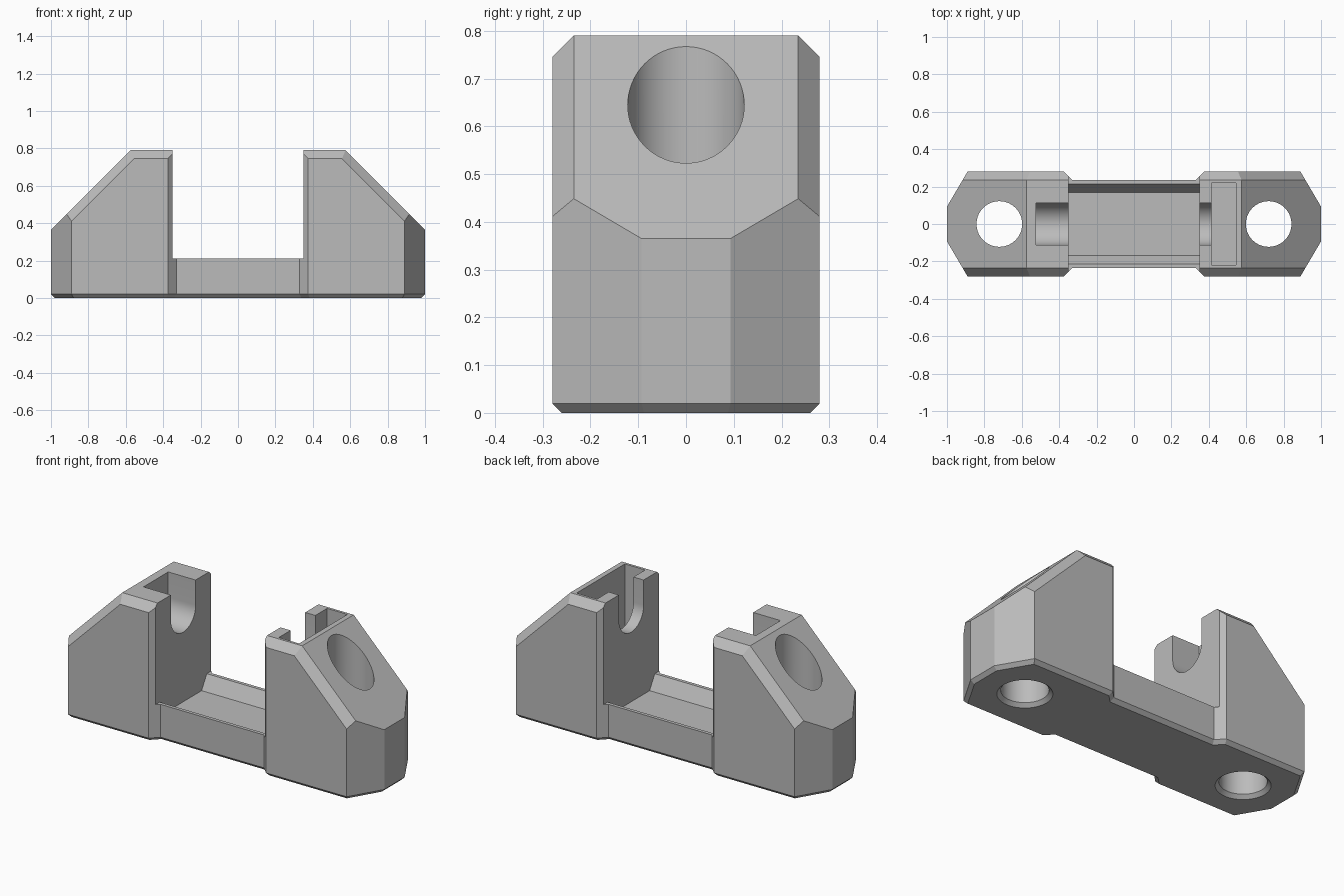
import bpy, bmesh, math
from mathutils import Vector, Matrix

if "Cube" in bpy.data.objects:
    bpy.data.objects.remove(bpy.data.objects["Cube"])

GREY = 0.5
mat = bpy.data.materials.new("plain grey")
mat.use_nodes = True
mat.diffuse_color = (GREY, GREY, GREY, 1)
mat.node_tree.nodes["Principled BSDF"].inputs["Base Color"].default_value = (GREY, GREY, GREY, 1)
SIGNS = (-1, 1)


def to_object(name, bm):
    bmesh.ops.recalc_face_normals(bm, faces=bm.faces)
    mesh = bpy.data.meshes.new(name)
    bm.to_mesh(mesh)
    bm.free()
    mesh.materials.append(mat)
    obj = bpy.data.objects.new(name, mesh)
    bpy.context.collection.objects.link(obj)
    return obj


def hull(points):
    """Convex solid around the points, with coplanar triangles merged."""
    bm = bmesh.new()
    for p in points:
        bm.verts.new(p)
    res = bmesh.ops.convex_hull(bm, input=bm.verts)
    loose = [v for v in bm.verts if not v.link_faces]
    bmesh.ops.delete(bm, geom=loose, context="VERTS")
    bmesh.ops.dissolve_limit(bm, angle_limit=0.01, verts=bm.verts, edges=bm.edges)
    return bm


def slice_off(bm, point, normal):
    """Remove what lies beyond the plane and cap the cut."""
    res = bmesh.ops.bisect_plane(bm, geom=bm.verts[:] + bm.edges[:] + bm.faces[:],
                                 plane_co=point, plane_no=normal, clear_outer=True)
    bmesh.ops.holes_fill(bm, edges=[e for e in bm.edges if e.is_boundary], sides=0)


def box(x0, x1, y0, y1, z0, z1):
    return hull([(x, y, z) for x in (x0, x1) for y in (y0, y1) for z in (z0, z1)])


def cone(x, z0, z1, r0, r1):
    bm = bmesh.new()
    bmesh.ops.create_cone(bm, cap_ends=True, segments=64, radius1=r0, radius2=r1, depth=z1 - z0,
                          matrix=Matrix.Translation((x, 0, (z0 + z1) / 2)))
    return bm


def u_slot(x0, x1):
    """Open-topped slot with a round bottom, running along x."""
    r, zc = 0.113, 0.645
    arc = [(r * math.cos(a), zc + r * math.sin(a))
           for a in (math.pi + math.pi * i / 24 for i in range(25))]
    arc += [(r, 0.9), (-r, 0.9)]
    return hull([(x, y, z) for x in (x0, x1) for y, z in arc])


# Outer block: sloped ends with bevelled top edges
core = [(1, 0), (1, 0.365), (0.575, 0.79)]
flank = [(1, 0), (1, 0.301), (0.556, 0.745)]
pts = [(sx * x, sy * y, z) for sx in SIGNS for sy in SIGNS
       for y, prof in ((0.235, core), (0.28, flank)) for x, z in prof]
body_bm = hull(pts)

# Angled corners and the thin bevel around the base
corner = Vector((0.187, 0.11, 0)).normalized()
down = Vector((0, 0, -1))
for sx in SIGNS:
    for sy in SIGNS:
        n = Vector((sx * corner.x, sy * corner.y, 0))
        slice_off(body_bm, (sx, sy * 0.093, 0), n)
for sx in SIGNS:
    slice_off(body_bm, (sx, 0, 0.02), Vector((sx, 0, 0)) + down)
    slice_off(body_bm, (0, sx * 0.28, 0.02), Vector((0, sx, 0)) + down)
    for sy in SIGNS:
        n = Vector((sx * corner.x, sy * corner.y, 0))
        slice_off(body_bm, (sx, sy * 0.093, 0.02), n + down)
body = to_object("bracket_body", body_bm)

# Gap between the posts, and the trough along the bridge
cutters = [box(-0.35, 0.35, -0.5, 0.5, 0.21, 1)]
cutters.append(hull([(x, s * y, z) for x in (-0.35, 0.35) for s in SIGNS
                     for y, z in ((0.168, 0.13), (0.215, 0.21), (0.215, 0.3))]))

# Side recesses along the bridge, flared at the base
for s in SIGNS:
    straight = [(0.33, 0.235), (0.40, 0.305)]
    flared = [(0.347, 0.195), (0.457, 0.305)]
    cutters.append(hull([(sx * x, s * y, z) for sx in SIGNS for z in (-0.015, 1)
                         for x, y in straight]))
    cutters.append(hull([(sx * x, s * y, z) for sx in SIGNS
                         for z, outline in ((0.02, straight), (-0.02, flared))
                         for x, y in outline]))

# Vertical screw holes with countersinks underneath
for s in SIGNS:
    cutters.append(cone(s * 0.72, -0.1, 1, 0.122, 0.122))
    cutters.append(cone(s * 0.72, -0.02, 0.02, 0.162, 0.122))

# Round-bottomed notches and the wide pocket in the left post
cutters.append(u_slot(-0.525, -0.3))
cutters.append(u_slot(0.3, 0.45))
cutters.append(box(0.415, 0.545, -0.22, 0.22, 0.42, 0.9))

helpers = []
for i, bm in enumerate(cutters):
    cutter = to_object(f"cutter_{i}", bm)
    cutter.hide_render = True
    helpers.append(cutter)
    mod = body.modifiers.new(f"cut_{i}", "BOOLEAN")
    mod.operation, mod.solver, mod.object = "DIFFERENCE", "EXACT", cutter

# Bake the cuts and tidy up the helpers
evaluated = body.evaluated_get(bpy.context.evaluated_depsgraph_get())
final = bpy.data.meshes.new_from_object(evaluated)
body.modifiers.clear()
body.data = final
for cutter in helpers:
    bpy.data.objects.remove(cutter)

bpy.ops.object.select_all(action="DESELECT")
body.select_set(True)
bpy.context.view_layer.objects.active = body
bpy.ops.object.shade_smooth_by_angle(angle=math.radians(15))
